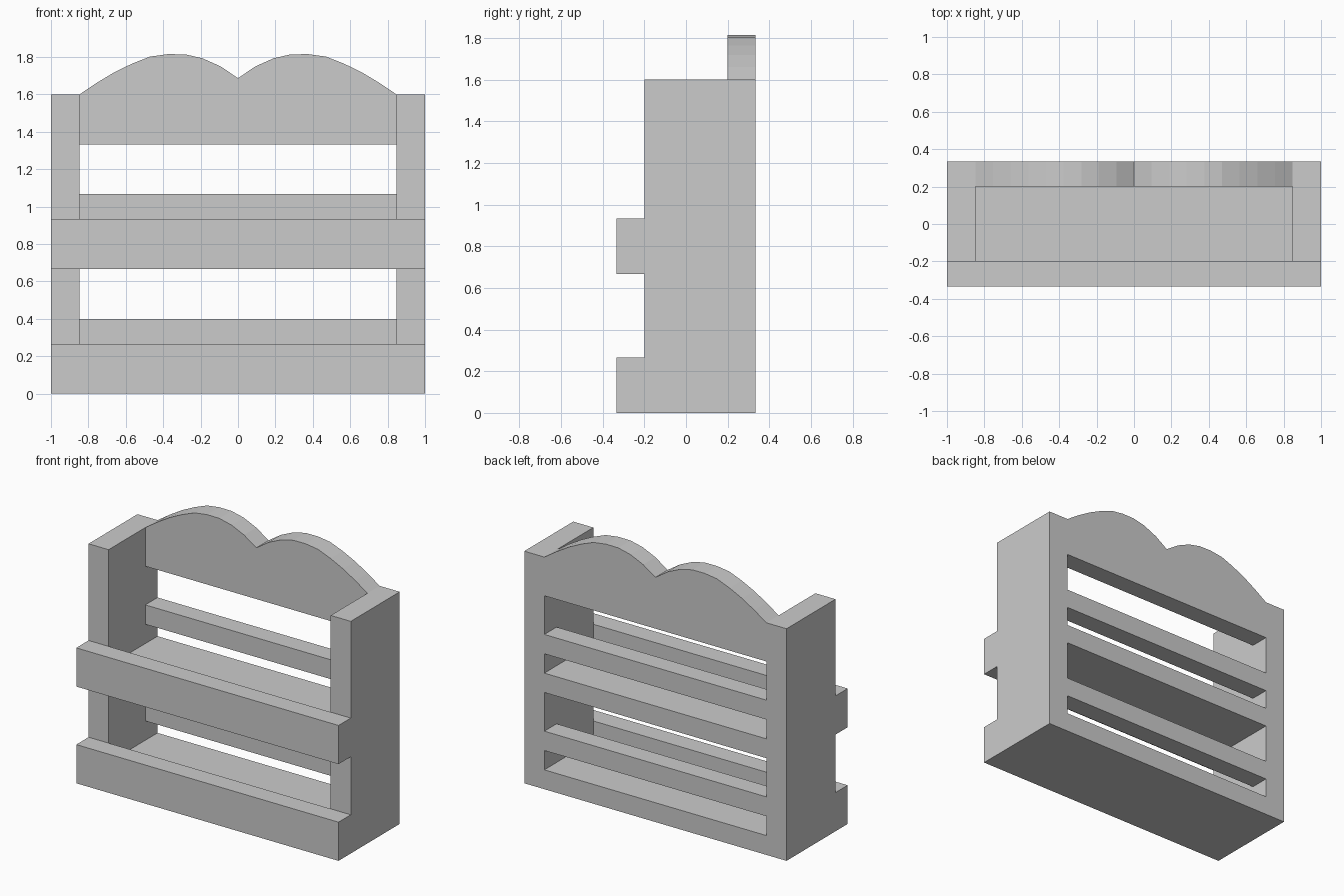
import bpy

if "Cube" in bpy.data.objects:
    bpy.data.objects.remove(bpy.data.objects["Cube"])

U = 2 / 15            # board thickness; heights are multiples of it
INNER = 0.847         # inner face of the side panels
BACK = 1 / 3
RAIL_Y = BACK - U     # front of the back rails
FRONT = -0.2          # front of the side panels


def prism(name, outline, to_3d, a, b):
    """Extrude a 2D outline between a and b along the remaining axis."""
    n = len(outline)
    verts = [to_3d(p, q, a) for p, q in outline] + [to_3d(p, q, b) for p, q in outline]
    faces = [tuple(range(n)), tuple(range(2 * n - 1, n - 1, -1))]
    faces += [(i, i + n, (i + 1) % n + n, (i + 1) % n) for i in range(n)]
    mesh = bpy.data.meshes.new(name)
    mesh.from_pydata(verts, [], faces)
    mesh.update()
    obj = bpy.data.objects.new(name, mesh)
    bpy.context.collection.objects.link(obj)
    return obj


def along_y(name, outline, y0, y1):
    return prism(name, outline, lambda x, z, y: (x, y, z), y0, y1)


def board(name, half_width, y0, y1, z0, z1):
    w = half_width
    return along_y(name, [(-w, z0), (w, z0), (w, z1), (-w, z1)], y0, y1)


# Side panels
side = [(FRONT, 0), (BACK, 0), (BACK, 12 * U), (FRONT, 12 * U)]
for name, x0, x1 in (("left_side", -1, -INNER), ("right_side", INNER, 1)):
    # mirrored order keeps both panels facing outward
    prism(name, side[::-1], lambda y, z, x: (x, y, z), x0, x1)

# Two tiers: shelf, front lip and thin back rail
for tier, z in (("lower", 0), ("upper", 5 * U)):
    board(tier + "_shelf", INNER, FRONT, BACK, z, z + U)
    board(tier + "_front_lip", 1, -BACK, FRONT, z, z + 2 * U)
    board(tier + "_back_rail", INNER, RAIL_Y, BACK, z + 2 * U, z + 3 * U)

# Double-arched top board
arch = [(0.094, 1.75), (0.19, 1.793), (0.282, 1.814), (0.376, 1.815), (0.47, 1.802),
        (0.565, 1.765), (0.66, 1.719), (0.755, 1.662), (INNER, 12 * U)]
outline = [(-INNER, 10 * U), (INNER, 10 * U)] + arch[::-1] + [(0, 1.687)]
outline += [(-x, z) for x, z in arch]
along_y("arched_top_board", outline, RAIL_Y, BACK)
